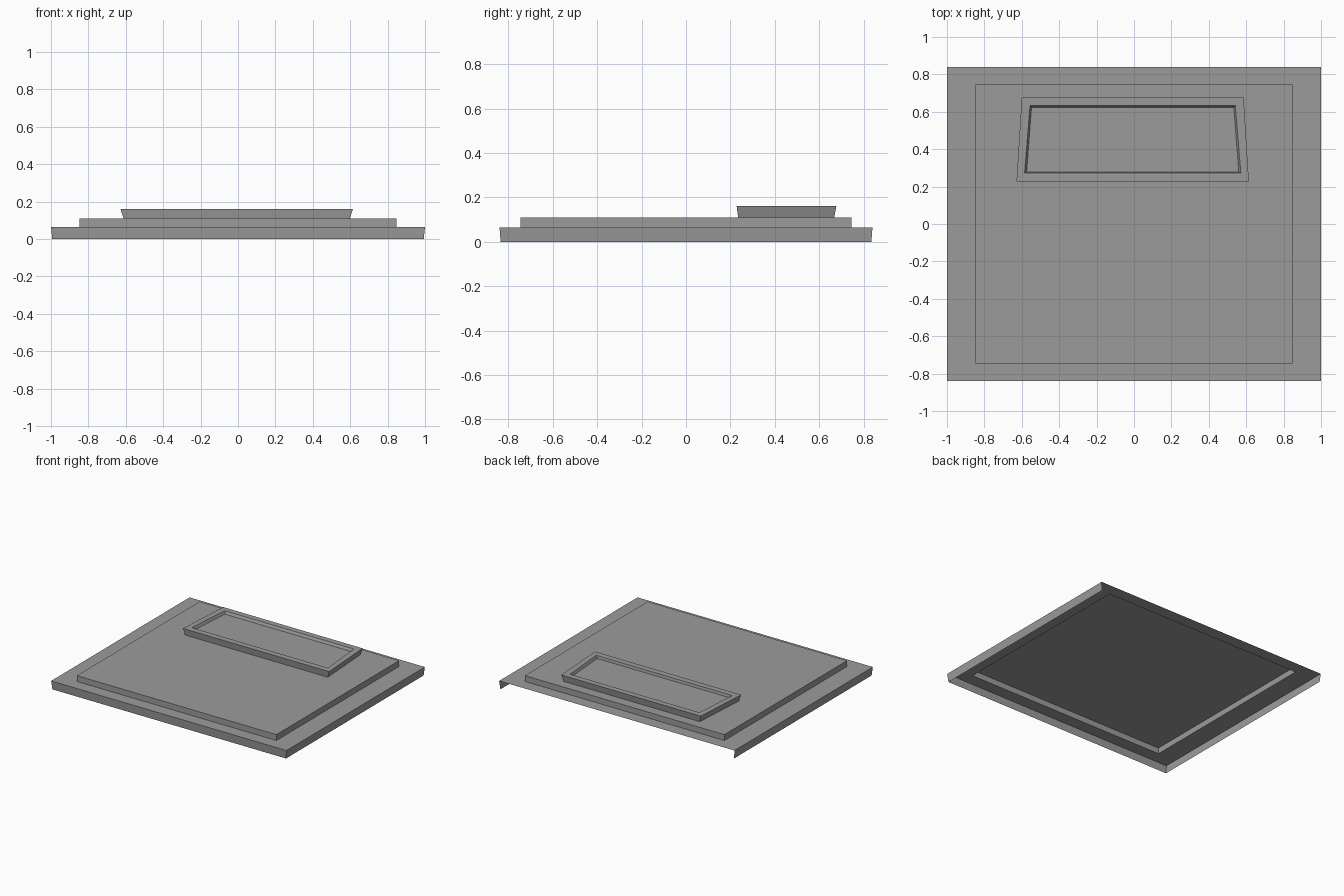
import bpy
import bmesh

cube = bpy.data.objects.get("Cube")
if cube:
    bpy.data.objects.remove(cube, do_unlink=True)

grey = bpy.data.materials.new("plain_grey")
grey.use_nodes = True
colour = (0.33, 0.33, 0.33, 1)
grey.diffuse_color = colour
grey.node_tree.nodes["Principled BSDF"].inputs["Base Color"].default_value = colour


def ring(front, back, half_front, half_back, z, cx=0):
    """Four-cornered outline, anticlockwise from the front right corner."""
    return [(cx - half_front, front, z), (cx + half_front, front, z),
            (cx + half_back, back, z), (cx - half_back, back, z)]


def box_ring(half_x, half_y, z):
    return ring(-half_y, half_y, half_x, half_x, z)


def loft(name, rings, cap=True, open_back=False):
    """Join the outlines in order, with an optional cap on the last one."""
    bm = bmesh.new()
    loops = [[bm.verts.new(p) for p in r] for r in rings]
    for level, (a, b) in enumerate(zip(loops, loops[1:])):
        for i in range(4):
            if open_back and level == 0 and i == 2:
                continue
            j = (i + 1) % 4
            bm.faces.new((a[i], a[j], b[j], b[i]))
    if cap:
        bm.faces.new(loops[-1])
    mesh = bpy.data.meshes.new(name)
    bm.to_mesh(mesh)
    bm.free()
    mesh.materials.append(grey)
    obj = bpy.data.objects.new(name, mesh)
    bpy.context.collection.objects.link(obj)
    return obj


# Hollow base: skirt on three sides and a flat rim
loft("base_rim", [box_ring(0.993, 0.835, 0), box_ring(1, 0.84, 0.065),
                  box_ring(0.848, 0.745, 0.065)], cap=False, open_back=True)

# Raised deck, open underneath
loft("raised_deck", [box_ring(0.848, 0.745, 0.065), box_ring(0.848, 0.745, 0.11)])

# Flared tapering panel with a shallow recess
CX = -0.007
loft("recessed_panel", [
    ring(0.235, 0.668, 0.605, 0.578, 0.11, CX),
    ring(0.228, 0.677, 0.621, 0.593, 0.16, CX),
    ring(0.274, 0.633, 0.578, 0.549, 0.16, CX),
    ring(0.278, 0.623, 0.567, 0.541, 0.14, CX)])
